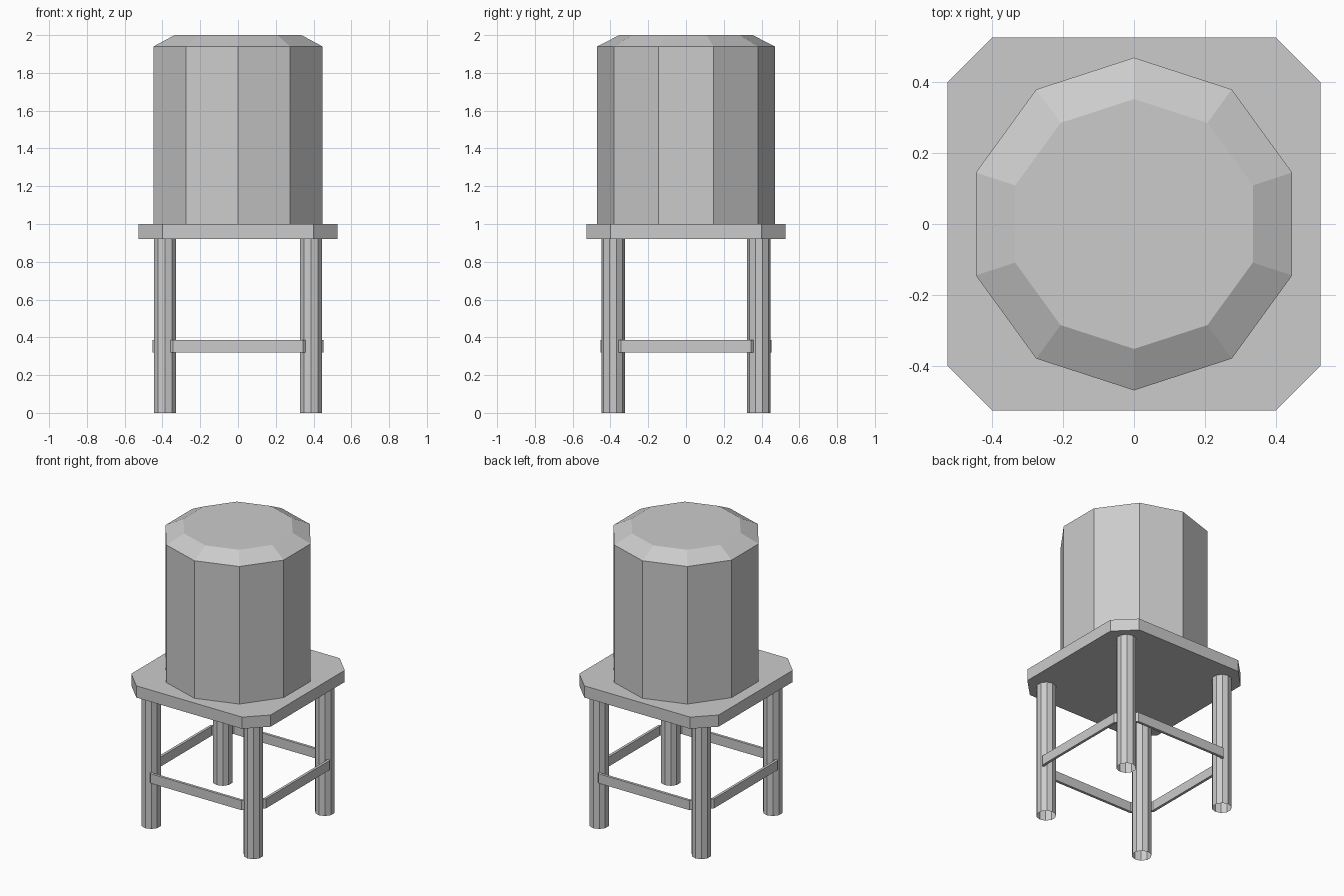
import bpy, math

if "Cube" in bpy.data.objects:
    bpy.data.objects.remove(bpy.data.objects["Cube"])


def ring_points(radius, z, sides=10, cx=0, cy=0):
    """Regular polygon with one corner pointing to +y."""
    return [(cx + radius * math.cos(math.pi / 2 + i * math.tau / sides),
             cy + radius * math.sin(math.pi / 2 + i * math.tau / sides), z)
            for i in range(sides)]


def clipped_square(half, corner, z):
    """Square outline with cut corners, counter-clockwise."""
    h, c = half, corner
    return [(x, y, z) for x, y in ((h, -c), (h, c), (c, h), (-c, h),
                                   (-h, c), (-h, -c), (-c, -h), (c, -h))]


def loft(name, loops, cap_bottom=False, cap_top=False, closed=False):
    """Skin a stack of equal loops with flat quads."""
    n, count = len(loops[0]), len(loops)
    verts = [p for loop in loops for p in loop]
    faces = []
    for k in range(count if closed else count - 1):
        a, b = k * n, ((k + 1) % count) * n
        faces += [(a + i, a + (i + 1) % n, b + (i + 1) % n, b + i) for i in range(n)]
    if cap_bottom:
        faces.append(tuple(reversed(range(n))))
    if cap_top:
        faces.append(tuple(range((count - 1) * n, count * n)))
    mesh = bpy.data.meshes.new(name)
    mesh.from_pydata(verts, [], faces)
    obj = bpy.data.objects.new(name, mesh)
    bpy.context.collection.objects.link(obj)
    return obj


# Ten-sided tank with a sloped rim
loft("tank", [ring_points(0.47, 1.0), ring_points(0.47, 1.94),
              ring_points(0.353, 2.0)], cap_top=True)

# Platform with cut corners
loft("platform", [clipped_square(0.527, 0.4, 0.92), clipped_square(0.527, 0.4, 1.0)],
     cap_bottom=True, cap_top=True)

# Four open-ended tubular legs
for side, x in (("left", -0.386), ("right", 0.386)):
    for end, y in (("front", -0.386), ("back", 0.386)):
        loft(f"{end}_{side}_leg", [ring_points(0.062, z, cx=x, cy=y) for z in (0, 0.92)])

# Flat brace band running around the legs
outer, inner = (0.452, 0.344), (0.434, 0.336)
loft("brace_band", [clipped_square(*outer, 0.32), clipped_square(*outer, 0.385),
                    clipped_square(*inner, 0.385), clipped_square(*inner, 0.32)],
     closed=True)
